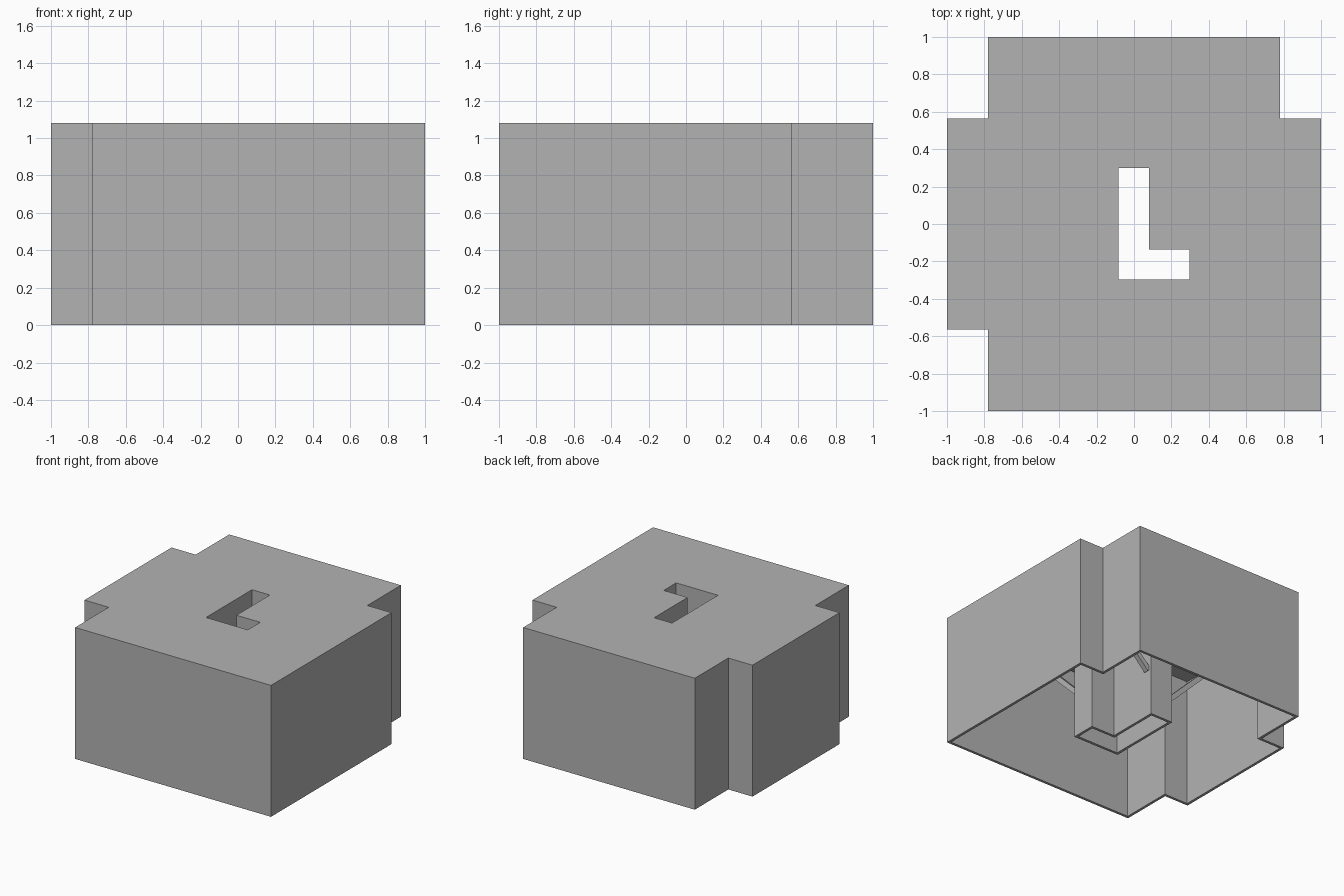
import bpy
from mathutils import Vector

default = bpy.data.objects.get("Cube")
if default:
    bpy.data.objects.remove(default, do_unlink=True)

HEIGHT = 1.08
WALL = 0.022

grey = bpy.data.materials.new("plain_grey")
grey.use_nodes = True
colour = (0.45, 0.45, 0.45, 1)
grey.diffuse_color = colour
grey.node_tree.nodes["Principled BSDF"].inputs["Base Color"].default_value = colour

# Counter-clockwise outlines of the block and of its L-shaped shaft
block = [(-0.78, -1), (1, -1), (1, 0.565), (0.78, 0.565), (0.78, 1),
         (-0.78, 1), (-0.78, 0.565), (-1, 0.565), (-1, -0.565), (-0.78, -0.565)]
shaft = [(-0.083, -0.297), (0.297, -0.297), (0.297, -0.135),
         (0.08, -0.135), (0.08, 0.3), (-0.083, 0.3)]


def offset(outline, distance):
    """Move every edge of a right-angled outline inwards by a distance."""
    points = [Vector(p) for p in outline]
    result = []
    for i, p in enumerate(points):
        before = (p - points[i - 1]).normalized()
        after = (points[(i + 1) % len(points)] - p).normalized()
        inward = Vector((-before.y - after.y, before.x + after.x))
        result.append(p + inward * distance)
    return result


def extrude(name, outlines, bottom, top):
    """Extrude nested outlines; the inner one becomes a hole."""
    curve = bpy.data.curves.new(name + "_profile", 'CURVE')
    curve.dimensions = '2D'
    curve.fill_mode = 'BOTH'
    curve.extrude = (top - bottom) / 2
    for outline in outlines:
        spline = curve.splines.new('POLY')
        spline.points.add(len(outline) - 1)
        for point, (x, y) in zip(spline.points, outline):
            point.co = (x, y, 0, 1)
        spline.use_cyclic_u = True
    helper = bpy.data.objects.new(name + "_profile", curve)
    mesh = bpy.data.meshes.new_from_object(helper)
    bpy.data.objects.remove(helper)
    mesh.materials.clear()
    mesh.materials.append(grey)
    for face in mesh.polygons:
        face.use_smooth = False
    obj = bpy.data.objects.new(name, mesh)
    obj.location.z = (top + bottom) / 2
    bpy.context.collection.objects.link(obj)


# Hollow block, open underneath
extrude("outer_wall", [block, offset(block, WALL)], 0, HEIGHT - WALL)
extrude("shaft_wall", [offset(shaft, -WALL), shaft], 0, HEIGHT - WALL)
extrude("top_plate", [block, shaft], HEIGHT - WALL, HEIGHT)

# Slanted braces between the ceiling and the shaft
braces = {
    "front_brace": ((0.27, -0.98, 1.05), (0.27, -0.32, 0.39)),
    "left_brace": ((0.76, 0.28, 1.05), (0.1, 0.28, 0.39)),
    "right_brace": ((-0.98, -0.15, 1.05), (-0.11, -0.15, 0.18)),
}
for name, ends in braces.items():
    start, end = map(Vector, ends)
    bpy.ops.mesh.primitive_cube_add(size=1, location=(start + end) / 2)
    brace = bpy.context.object
    brace.name = name
    brace.rotation_euler = (end - start).to_track_quat('Z', 'Y').to_euler()
    brace.scale = (0.04, 0.04, (end - start).length)
    brace.data.materials.append(grey)
